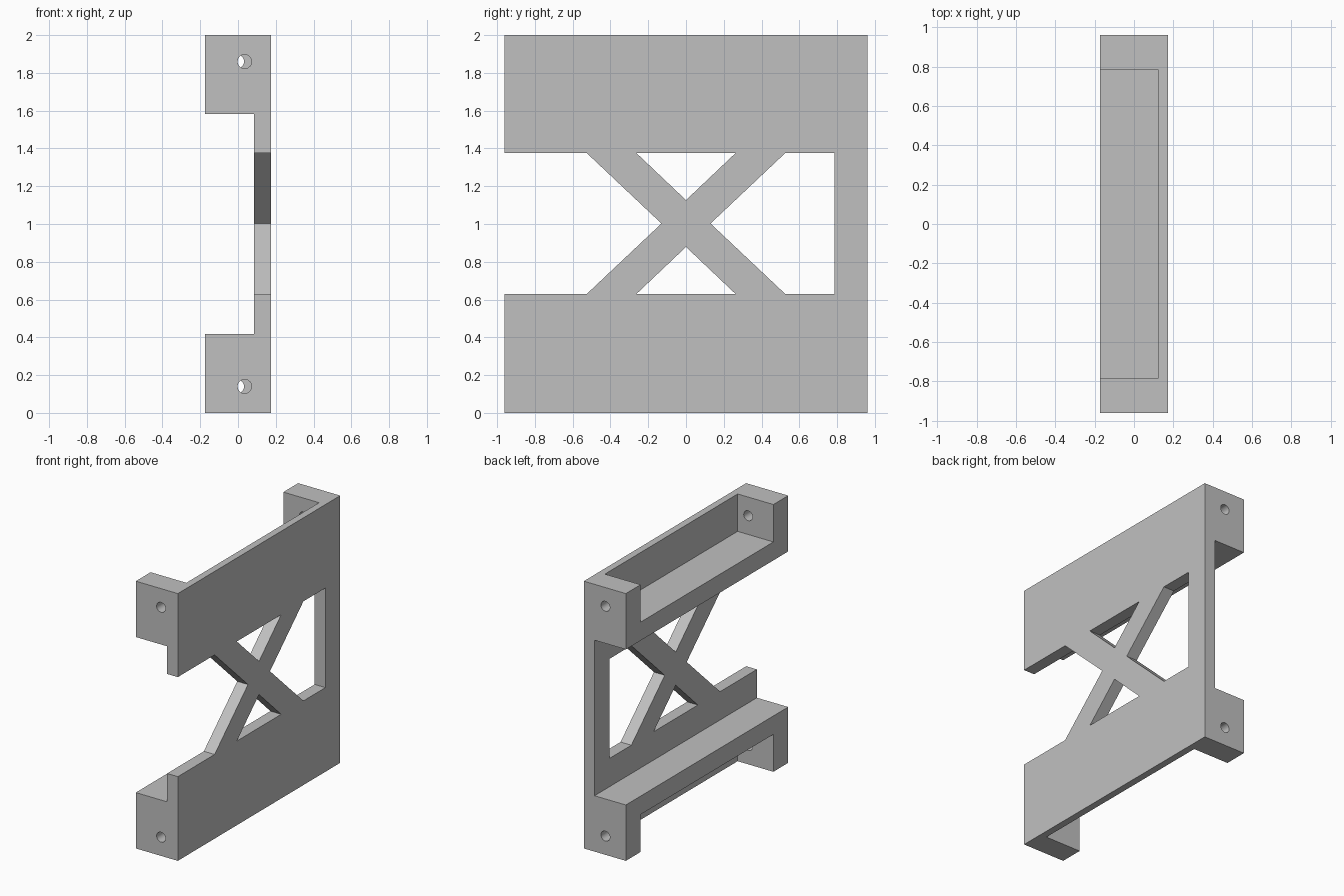
import bpy
import bmesh
from math import radians
from mathutils import Matrix, Vector

cube = bpy.data.objects.get("Cube")
if cube:
    bpy.data.objects.remove(cube, do_unlink=True)

# Main dimensions
HX, HY, H = 0.174, 0.96, 2.0      # half width, half depth, height
PLATE_X = 0.085                   # inner face of the side plate
POCKET_X = 0.122                  # inner face of the thin pocket wall
POCKET_Y = 0.785                  # inner face of the end blocks
RAIL = 0.418                      # rail height
POCKET = 0.28                     # pocket depth
WIN_LO, WIN_HI = 0.63, 1.375      # brace window
MID = (WIN_LO + WIN_HI) / 2
OUT = 0.2                         # cutter overshoot

gray = bpy.data.materials.new("light_gray")
gray.use_nodes = True
color = (0.53, 0.53, 0.53, 1)
gray.diffuse_color = color
gray.node_tree.nodes["Principled BSDF"].inputs["Base Color"].default_value = color


def make_object(name, bm):
    bmesh.ops.recalc_face_normals(bm, faces=bm.faces)
    mesh = bpy.data.meshes.new(name)
    bm.to_mesh(mesh)
    bm.free()
    mesh.materials.append(gray)
    obj = bpy.data.objects.new(name, mesh)
    bpy.context.collection.objects.link(obj)
    return obj


def box(name, lo, hi):
    bm = bmesh.new()
    lo, hi = Vector(lo), Vector(hi)
    bmesh.ops.create_cube(bm, size=1, matrix=Matrix.Translation((lo + hi) / 2)
                          @ Matrix.Diagonal((*(hi - lo), 1)))
    return make_object(name, bm)


def prism(name, outline):
    """Extrude a (y, z) outline through the side plate along x."""
    bm = bmesh.new()
    face = bm.faces.new([bm.verts.new((-OUT, y, z)) for y, z in outline])
    moved = bmesh.ops.extrude_face_region(bm, geom=[face])["geom"]
    bmesh.ops.translate(bm, vec=(HX + 2 * OUT, 0, 0),
                        verts=[v for v in moved if isinstance(v, bmesh.types.BMVert)])
    return make_object(name, bm)


def bore(name, x, y, z):
    bm = bmesh.new()
    bmesh.ops.create_cone(bm, cap_ends=True, segments=32, radius1=0.037,
                          radius2=0.037, depth=0.4,
                          matrix=Matrix.Translation((x, y, z))
                          @ Matrix.Rotation(radians(90), 4, 'X'))
    return make_object(name, bm)


bracket = box("bracket_frame", (-HX, -HY, 0), (HX, HY, H))

# Channel between the rails, and the pocket in each rail
cutters = [
    box("channel_cutter", (-HX - OUT, -HY - OUT, RAIL), (PLATE_X, HY + OUT, H - RAIL)),
    box("top_pocket_cutter", (-HX - OUT, -POCKET_Y, H - POCKET),
        (POCKET_X, POCKET_Y, H + OUT)),
    box("bottom_pocket_cutter", (-HX - OUT, -POCKET_Y, -OUT),
        (POCKET_X, POCKET_Y, POCKET)),
]

# Windows around the crossed braces
cutters += [
    prism("front_window_cutter", [(-HY - OUT, WIN_LO), (-0.525, WIN_LO), (-0.13, MID),
                                  (-0.525, WIN_HI), (-HY - OUT, WIN_HI)]),
    prism("back_window_cutter", [(POCKET_Y, WIN_LO), (0.525, WIN_LO), (0.13, MID),
                                 (0.525, WIN_HI), (POCKET_Y, WIN_HI)]),
]
for edge, side in ((WIN_LO, -1), (WIN_HI, 1)):
    cutters.append(prism("triangle_window_cutter",
                         [(-0.262, edge), (0.262, edge), (0, MID + side * 0.124)]))

# Screw holes in the end blocks
for z in (0.14, H - 0.14):
    cutters.append(bore("front_hole_cutter", 0.035, -0.87, z))
    cutters.append(bore("back_hole_cutter", -0.005, 0.87, z))

# Cut everything, then drop the cutters
bpy.ops.object.select_all(action='DESELECT')
bpy.context.view_layer.objects.active = bracket
bracket.select_set(True)
for cutter in cutters:
    cutter.hide_render = True
    mod = bracket.modifiers.new("cut", 'BOOLEAN')
    mod.operation, mod.solver, mod.object = 'DIFFERENCE', 'EXACT', cutter
    bpy.ops.object.modifier_apply(modifier=mod.name)
    bpy.data.objects.remove(cutter, do_unlink=True)

bpy.ops.object.shade_smooth_by_angle(angle=radians(30))
